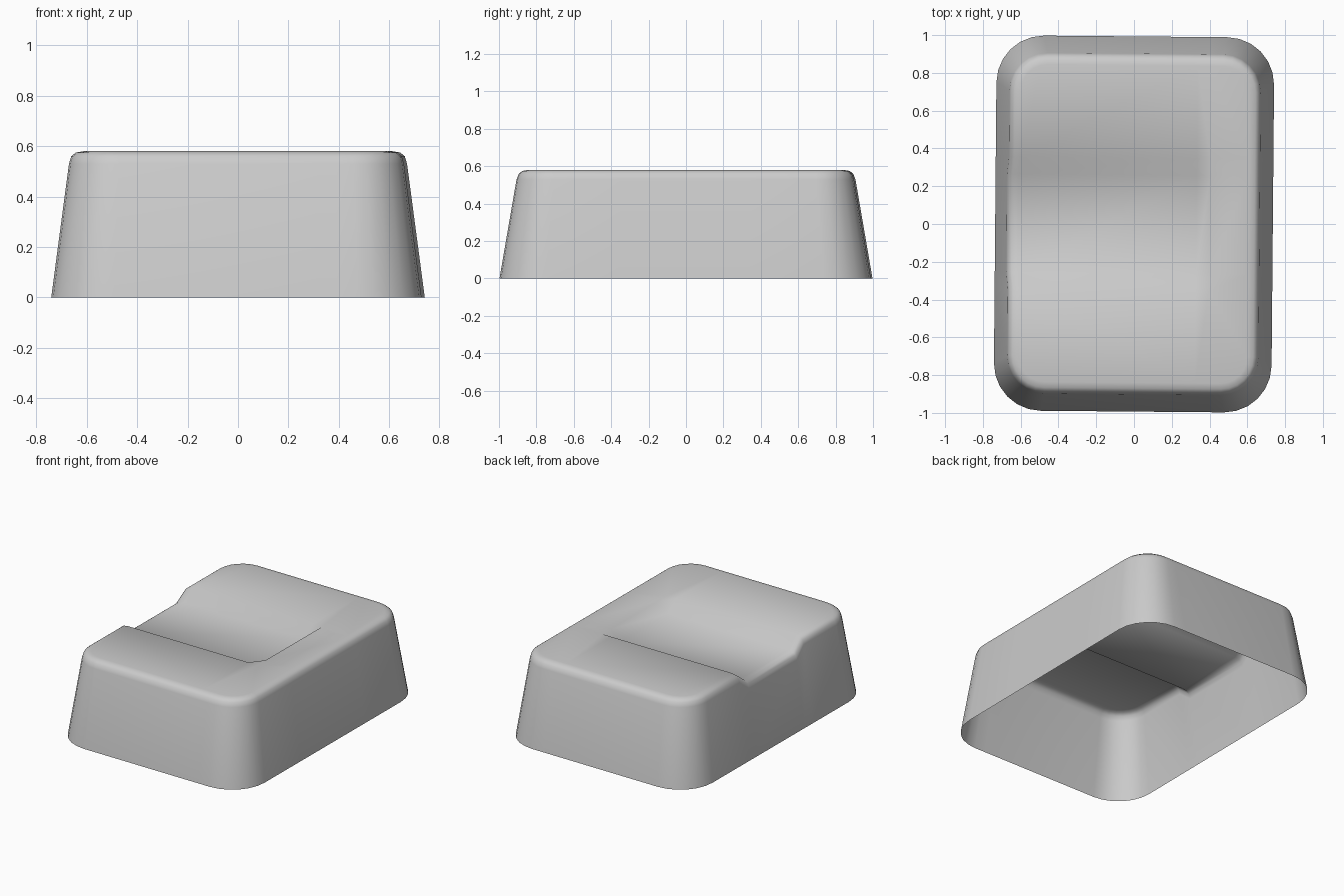
import bpy, bmesh
from math import sin, cos, pi, radians
from mathutils import Matrix

if "Cube" in bpy.data.objects:
    bpy.data.objects.remove(bpy.data.objects["Cube"])

SEG = 6        # facets per corner
DEPTH = 0.07   # depth of the channel in the top

def ring(bm, hx, hy, r, z):
    """Rounded rectangle of vertices at height z."""
    verts = []
    for k, (sx, sy) in enumerate([(1, 1), (-1, 1), (-1, -1), (1, -1)]):
        for i in range(SEG + 1):
            a = (k + i / SEG) * pi / 2
            verts.append(bm.verts.new((sx * (hx - r) + r * cos(a),
                                       sy * (hy - r) + r * sin(a), z)))
    return verts

def ramp(v, rim, floor):
    return max(0.0, min(1.0, (rim - v) / (rim - floor)))

bm = bmesh.new()

# tapered open-bottomed shell with a softly rounded top edge
profile = [(0.735, 0.993, 0.25, 0.0), (0.665, 0.902, 0.20, 0.53),
           (0.656, 0.890, 0.19, 0.56), (0.637, 0.870, 0.17, 0.575),
           (0.605, 0.840, 0.14, 0.58)]
rings = [ring(bm, *p) for p in profile]
for lo, hi in zip(rings, rings[1:]):
    n = len(lo)
    for i in range(n):
        j = (i + 1) % n
        bm.faces.new((lo[i], lo[j], hi[j], hi[i]))
bm.faces.new(rings[-1])

# cut lines for the rim and floor of the channel
cuts = [((0, y, 0), (0, 1, 0)) for y in (-0.35, -0.26, 0.26, 0.35)]
cuts += [((x, 0, 0), (1, 0, 0)) for x in (0.33, 0.40)]
for co, no in cuts:
    bmesh.ops.bisect_plane(bm, geom=bm.verts[:] + bm.edges[:] + bm.faces[:],
                           plane_co=co, plane_no=no)

# lower the channel, which runs out through the left side
for v in bm.verts:
    if v.co.z > 0.5:
        d = DEPTH * min(ramp(abs(v.co.y), 0.35, 0.26), ramp(v.co.x, 0.40, 0.33))
        v.co.z -= d
        if v.co.x < -0.6:
            v.co.x -= 0.13 * d

bmesh.ops.recalc_face_normals(bm, faces=bm.faces[:])
bm.transform(Matrix.Rotation(radians(-0.5), 4, 'Z'))

mesh = bpy.data.meshes.new("tapered_cap")
bm.to_mesh(mesh)
bm.free()
cap = bpy.data.objects.new("tapered_cap", mesh)
bpy.context.collection.objects.link(cap)
bpy.context.view_layer.objects.active = cap
cap.select_set(True)
bpy.ops.object.shade_smooth_by_angle(angle=radians(50))
